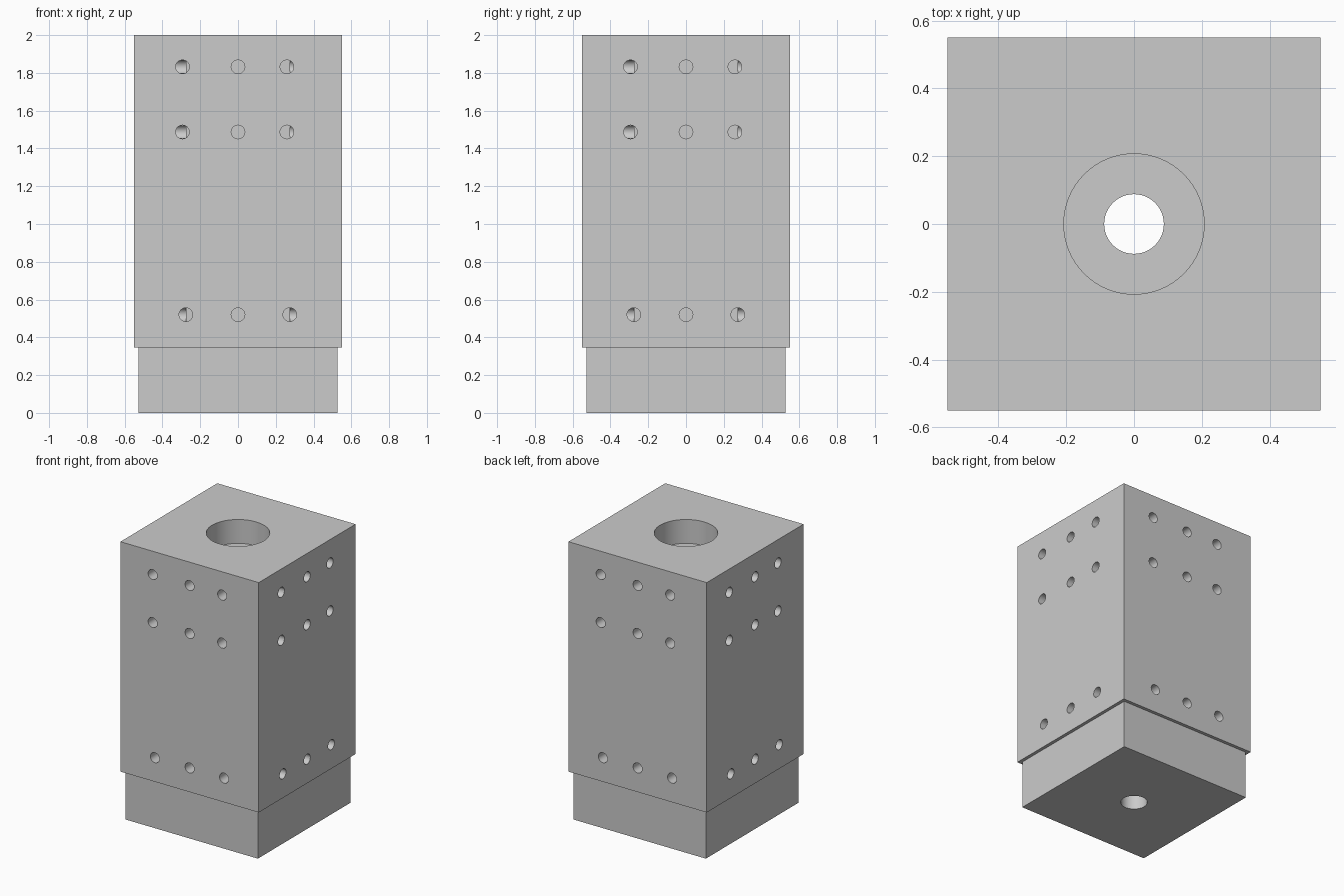
import bpy, bmesh, math
from mathutils import Matrix, Vector

if "Cube" in bpy.data.objects:
    bpy.data.objects.remove(bpy.data.objects["Cube"], do_unlink=True)

HALF, BASE_HALF, STEP, HEIGHT = 0.55, 0.517, 0.347, 2.0
BORE_R, BORE_DEPTH, THROUGH_R = 0.207, 0.172, 0.088
PIN_R, PIN_DEPTH = 0.036, 0.276

grey = bpy.data.materials.new("plain_grey")
grey.use_nodes = True
colour = (0.6, 0.6, 0.6, 1)
grey.diffuse_color = colour
grey.node_tree.nodes["Principled BSDF"].inputs["Base Color"].default_value = colour


def add_object(name, bm):
    mesh = bpy.data.meshes.new(name)
    bm.to_mesh(mesh)
    bm.free()
    mesh.materials.append(grey)
    obj = bpy.data.objects.new(name, mesh)
    bpy.context.collection.objects.link(obj)
    return obj


def drill(target, start, end, radius, sides):
    """Cut a flat-ended round hole running from start to end."""
    start, end = Vector(start), Vector(end)
    axis = end - start
    turn = axis.to_track_quat('Z', 'Y').to_matrix().to_4x4()
    bm = bmesh.new()
    bmesh.ops.create_cone(bm, cap_ends=True, segments=sides, radius1=radius,
                          radius2=radius, depth=axis.length,
                          matrix=Matrix.Translation((start + end) / 2) @ turn)
    cutter = add_object("hole_cutter", bm)
    cutter.hide_render = True
    mod = target.modifiers.new("hole", 'BOOLEAN')
    mod.operation, mod.solver, mod.object = 'DIFFERENCE', 'EXACT', cutter
    bpy.ops.object.modifier_apply(modifier=mod.name)
    bpy.data.objects.remove(cutter, do_unlink=True)


# Block with a narrower base extruded from its underside
bm = bmesh.new()
bmesh.ops.create_cube(bm, size=1, matrix=Matrix.Translation((0, 0, (HEIGHT + STEP) / 2))
                      @ Matrix.Diagonal((2 * HALF, 2 * HALF, HEIGHT - STEP, 1)))
bm.normal_update()
under = min(bm.faces, key=lambda f: f.calc_center_median().z)
bmesh.ops.inset_region(bm, faces=[under], thickness=HALF - BASE_HALF)
new = bmesh.ops.extrude_discrete_faces(bm, faces=[under])["faces"]
bmesh.ops.translate(bm, verts=new[0].verts, vec=(0, 0, -STEP))
bmesh.ops.recalc_face_normals(bm, faces=bm.faces)
block = add_object("stepped_block", bm)
bpy.ops.object.select_all(action='DESELECT')
block.select_set(True)
bpy.context.view_layer.objects.active = block

# Central counterbore and through hole
drill(block, (0, 0, HEIGHT + 0.1), (0, 0, HEIGHT - BORE_DEPTH), BORE_R, 64)
drill(block, (0, 0, HEIGHT), (0, 0, -0.1), THROUGH_R, 48)

# Three rows of blind pin holes, repeated on all four sides
rows = {1.832: (-0.294, 0, 0.259), 1.487: (-0.294, 0, 0.259), 0.52: (-0.276, 0, 0.274)}
for side in range(4):
    spin = Matrix.Rotation(side * math.pi / 2, 3, 'Z')
    for z, offsets in rows.items():
        for x in offsets:
            drill(block, spin @ Vector((x, -HALF - 0.1, z)),
                  spin @ Vector((x, PIN_DEPTH - HALF, z)), PIN_R, 32)

bpy.ops.object.shade_smooth_by_angle(angle=math.radians(30))
